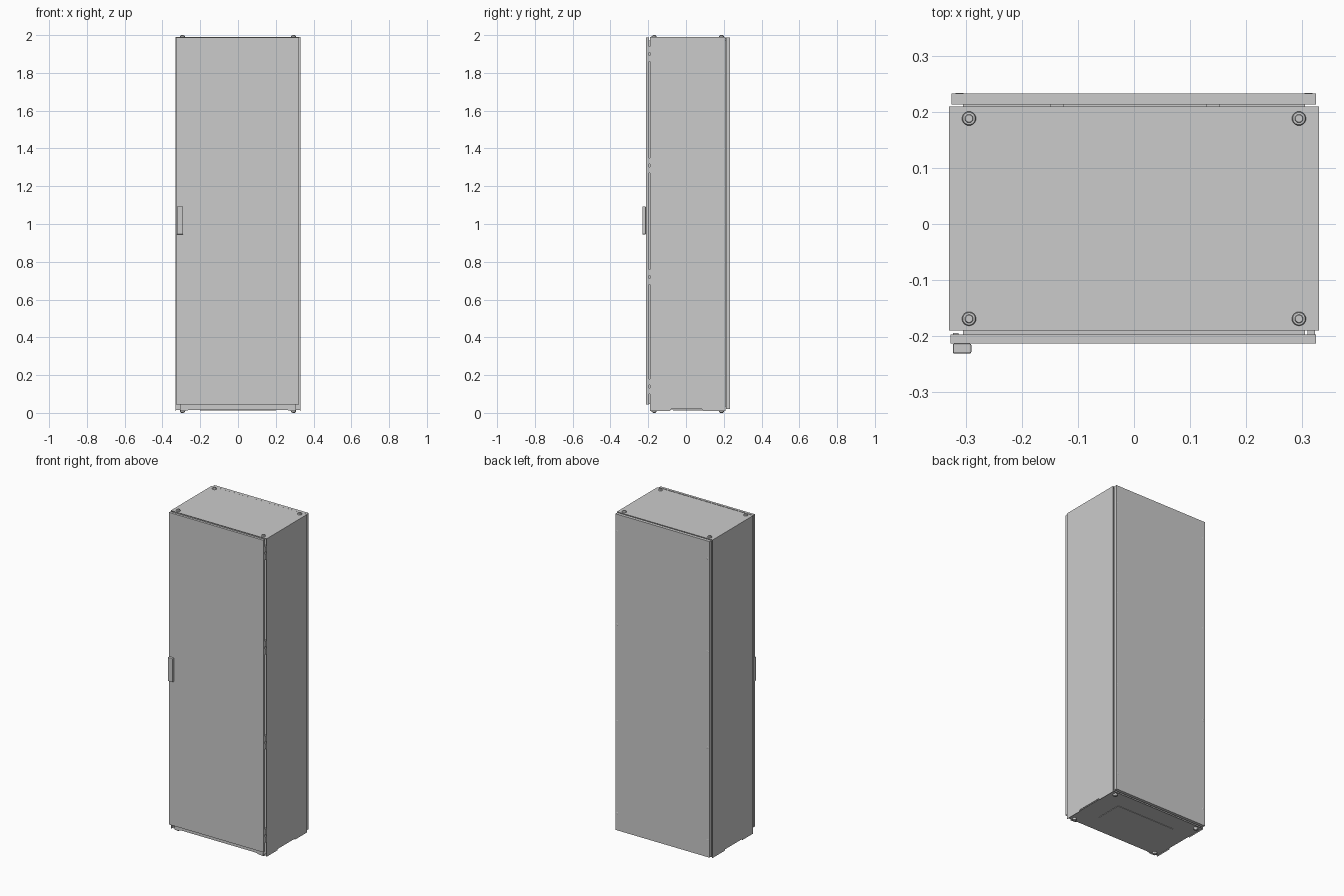
import bpy, bmesh, math
from mathutils import Vector

if "Cube" in bpy.data.objects:
    bpy.data.objects.remove(bpy.data.objects["Cube"])


def finish(bm, name):
    bmesh.ops.recalc_face_normals(bm, faces=bm.faces)
    me = bpy.data.meshes.new(name)
    bm.to_mesh(me)
    bm.free()
    ob = bpy.data.objects.new(name, me)
    bpy.context.collection.objects.link(ob)
    return ob


def add_box(bm, x0, x1, y0, y1, z0, z1):
    vs = bmesh.ops.create_cube(bm, size=1)["verts"]
    for v in vs:
        v.co = Vector(((x0 + x1) / 2 + v.co.x * (x1 - x0),
                       (y0 + y1) / 2 + v.co.y * (y1 - y0),
                       (z0 + z1) / 2 + v.co.z * (z1 - z0)))


def boxes(name, *specs):
    bm = bmesh.new()
    for s in specs:
        add_box(bm, *s)
    return finish(bm, name)


def bevel(ob, width, segments=2):
    m = ob.modifiers.new("bevel", "BEVEL")
    m.width, m.segments = width, segments


def plate(name, pts, place, a, b):
    """Extrude a 2D outline from depth a to depth b; place maps (u, v, d) to xyz."""
    bm = bmesh.new()
    f = bm.faces.new([bm.verts.new(place(u, v, a)) for u, v in pts])
    ext = bmesh.ops.extrude_face_region(bm, geom=[f])["geom"]
    move = Vector(place(0, 0, b)) - Vector(place(0, 0, a))
    bmesh.ops.translate(bm, vec=move, verts=[g for g in ext if isinstance(g, bmesh.types.BMVert)])
    if f not in bm.faces[:]:
        bm.faces.new([v for v in bm.verts][:len(pts)])
    return finish(bm, name)


def lathe(name, profile, centre, axis=(0, 0, 1), n=24):
    """Closed turned part from (radius, height) points along an axis."""
    bm = bmesh.new()
    q = Vector((0, 0, 1)).rotation_difference(Vector(axis))
    rings = [[bm.verts.new(Vector(centre) + q @ Vector((r * math.cos(2 * math.pi * i / n),
              r * math.sin(2 * math.pi * i / n), h))) for i in range(n)] for r, h in profile]
    for lo, hi in zip(rings, rings[1:]):
        for i in range(n):
            bm.faces.new((lo[i], lo[(i + 1) % n], hi[(i + 1) % n], hi[i]))
    bm.faces.new(rings[0])
    bm.faces.new(rings[-1])
    return finish(bm, name)


W, YF, YB, ZB, ZT, T = 0.33, -0.19, 0.209, 0.01, 1.99, 0.003

# Side walls, notched along the bottom edge
side = [(YF, ZB), (-0.085, ZB), (-0.08, 0.02), (0.085, 0.02), (0.09, ZB), (YB, ZB), (YB, ZT), (YF, ZT)]
for s, label in ((-1, "left"), (1, "right")):
    plate(label + "_side_wall", side, lambda u, v, d, s=s: (s * d, u, v), W - T, W)

# Roof, floor and removable cable plate
boxes("roof", (-W + T, W - T, YF, YB, ZT - T, ZT))
boxes("floor", (-W + T, W - T, YF + T, YB, 0.015, 0.018))
boxes("cable_plate", (-0.2, 0.2, -0.07, 0.1, 0.0125, 0.015))

# Front sill below the door, with a shallow cut-out underneath
sill = [(-0.305, ZB), (-0.28, ZB), (-0.25, 0.018), (0.25, 0.018), (0.28, ZB), (0.305, ZB),
        (0.305, 0.046), (-0.305, 0.046)]
plate("front_sill", sill, lambda u, v, d: (u, d, v), YF, YF + T)


def frame(name, xo, xi, y0, y1, z0, z1, w):
    return boxes(name, (-xo, -xi, y0, y1, z0, z1), (xi, xo, y0, y1, z0, z1),
                 (-xi, xi, y0, y1, z0, z0 + w), (-xi, xi, y0, y1, z1 - w, z1))


# Gutter floors and sealing rims around the front and rear openings
frame("front_gutter", W - T, 0.275, -0.172, -0.169, 0.018, ZT - T, 0.045)
frame("front_rim", 0.305, 0.302, -0.1975, -0.172, 0.046, 1.972, T)
frame("rear_gutter", W - T, 0.275, 0.194, 0.197, 0.018, ZT - T, 0.045)
frame("rear_rim", 0.305, 0.302, 0.197, 0.2145, 0.035, 1.972, T)


def tray(name, x0, x1, y_skin, y_lip, z0, z1):
    """Sheet panel with folded edges."""
    d = T if y_lip > y_skin else -T
    ys = sorted((y_skin, y_skin + d))
    yl = sorted((y_skin + d, y_lip))
    return boxes(name, (x0, x1, *ys, z0, z1),
                 (x0, x0 + T, *yl, z0, z1), (x1 - T, x1, *yl, z0, z1),
                 (x0 + T, x1 - T, *yl, z0, z0 + T), (x0 + T, x1 - T, *yl, z1 - T, z1))


# Door, rear panel and their gaskets
tray("door", -0.327, 0.324, -0.213, -0.197, 0.045, 1.988)
tray("rear_panel", -0.325, 0.324, 0.233, 0.213, 0.02, 1.988)
frame("door_gasket", 0.311, 0.296, -0.21, -0.1975, 0.05, 1.978, 0.014)
frame("rear_gasket", 0.311, 0.296, 0.2145, 0.23, 0.028, 1.978, 0.014)

# Door handle and lock behind it
handle = boxes("door_handle", (-0.323, -0.29, -0.231, -0.213, 0.945, 1.093))
bevel(handle, 0.003)
boxes("lock_case", (-0.323, -0.313, -0.21, -0.194, 0.93, 1.11))

# Hinges on the right edge of the door
for i, z in enumerate((0.14, 0.72, 1.31, 1.9)):
    boxes(f"hinge_{i + 1}", (0.309, 0.323, -0.204, -0.172, z - 0.04, z - 0.008),
          (0.309, 0.323, -0.204, -0.172, z + 0.008, z + 0.04))
    lathe(f"hinge_pin_{i + 1}", [(0.003, -0.045), (0.003, 0.045)], (0.316, -0.2, z), n=12)

# Small spacer clips along the top of the rear rim
for x in (-0.137, 0.14):
    boxes("rear_clip", (x - 0.012, x + 0.012, 0.206, 0.2135, 1.972, 1.984))

# Rear panel screws
for x in (-0.311, 0.311):
    for z in (0.126, 0.70, 1.30, 1.88):
        lathe("rear_screw", [(0.007, 0), (0.007, 0.0008), (0.0055, 0.0016)], (x, 0.2322, z), (0, 1, 0), 16)

# Stepped corner plugs on the roof, matching feet underneath
for x in (-0.294, 0.294):
    for y in (-0.169, 0.188):
        for name, z, d in (("roof_plug", ZT, 1), ("foot", ZB, -1)):
            ob = lathe(name, [(0.0125, -0.008), (0.0125, 0.004), (0.011, 0.0065), (0.0075, 0.0068),
                              (0.0065, 0.01)], (x, y, z), (0, 0, d))
            bpy.context.view_layer.objects.active = ob
            bpy.ops.object.select_all(action="DESELECT")
            ob.select_set(True)
            bpy.ops.object.shade_smooth_by_angle(angle=math.radians(30))
